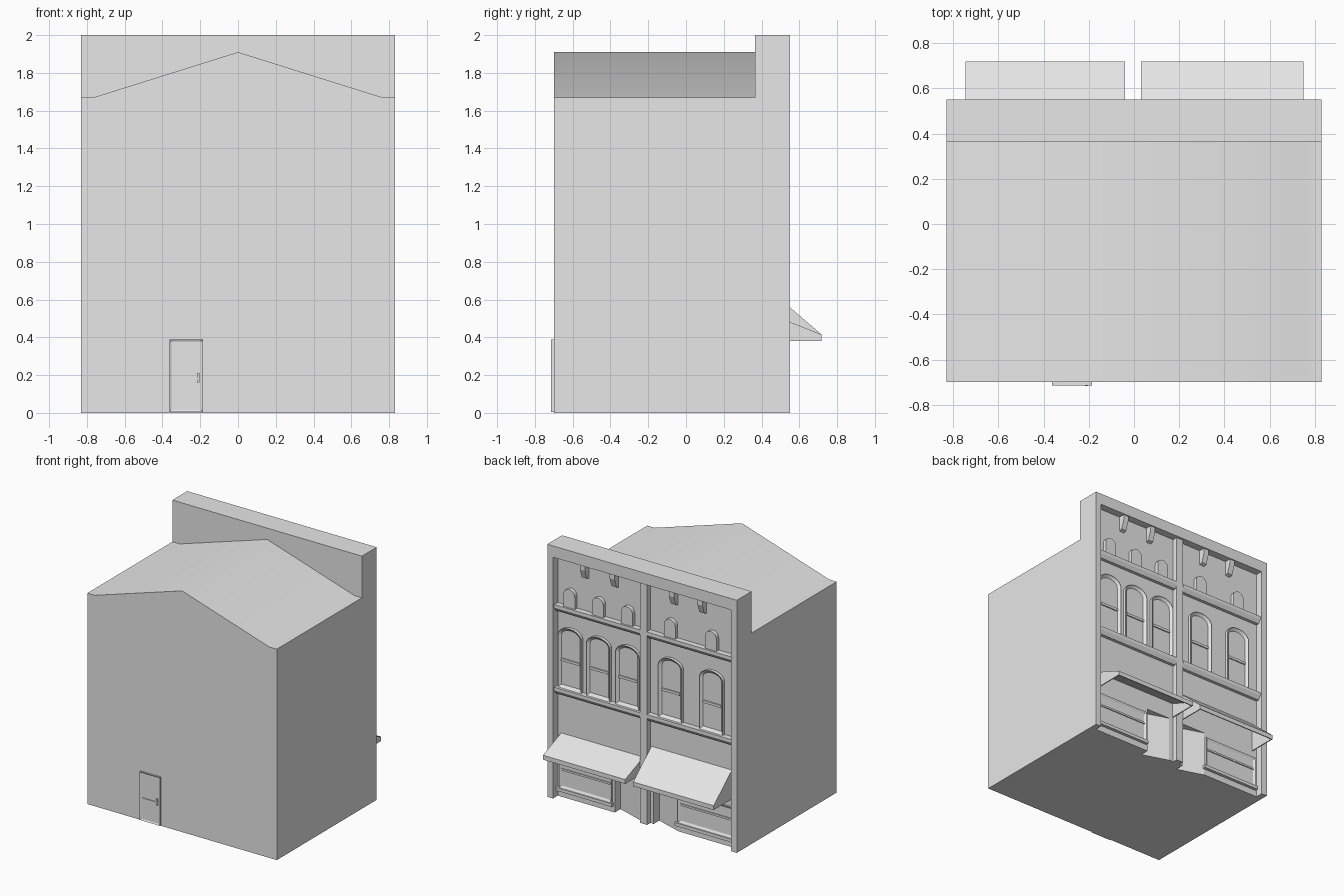
import bpy, bmesh, math
from mathutils import Vector

cube = bpy.data.objects.get("Cube")
if cube:
    bpy.data.objects.remove(cube, do_unlink=True)

grey = bpy.data.materials.new("plain grey")
grey.use_nodes = True
grey.diffuse_color = (0.8, 0.8, 0.8, 1)
grey.node_tree.nodes["Principled BSDF"].inputs["Base Color"].default_value = (0.8, 0.8, 0.8, 1)

HALF, BACK, WALL, FACE = 0.83, 0.365, 0.49, 0.55


def prism(name, outline, lo, hi, axis="y", inset=0, sink=0):
    """Extrude an outline along an axis; optionally sink a framed panel in its far face."""
    place = {"x": lambda p, t: (t, *p), "y": lambda p, t: (p[0], t, p[1]),
             "z": lambda p, t: (*p, t)}[axis]
    bm = bmesh.new()
    ends = [[bm.verts.new(place(p, t)) for p in outline] for t in (lo, hi)]
    bm.faces.new(ends[0])
    far = bm.faces.new(ends[1])
    n = len(outline)
    for i in range(n):
        j = (i + 1) % n
        bm.faces.new((ends[0][i], ends[0][j], ends[1][j], ends[1][i]))
    bmesh.ops.recalc_face_normals(bm, faces=bm.faces)
    if inset:
        bmesh.ops.inset_region(bm, faces=[far], thickness=inset, use_even_offset=True)
        bmesh.ops.translate(bm, verts=far.verts, vec=Vector(place((0, 0), math.copysign(sink, lo - hi))))
    mesh = bpy.data.meshes.new(name)
    bm.to_mesh(mesh)
    bm.free()
    mesh.materials.append(grey)
    obj = bpy.data.objects.new(name, mesh)
    bpy.context.collection.objects.link(obj)
    return obj


def rect(x0, x1, z0, z1):
    return [(x0, z0), (x1, z0), (x1, z1), (x0, z1)]


def box(name, x0, x1, y0, y1, z0, z1, **kw):
    return prism(name, rect(x0, x1, z0, z1), y0, y1, **kw)


def arch(x, w, z0, z1, rise, steps=10):
    """Window outline with an elliptical head."""
    r = w / 2
    head = [(x + r * math.cos(math.pi * i / steps), z1 - rise + rise * math.sin(math.pi * i / steps))
            for i in range(steps + 1)]
    return [(x - r, z0), (x + r, z0)] + head


# Main body with gabled roof
body = prism("main_body", [(-HALF, 0), (HALF, 0), (HALF, 1.67), (0.765, 1.67), (0, 1.91),
                           (-0.765, 1.67), (-HALF, 1.67)], -0.70, BACK)
bpy.context.view_layer.objects.active = body
body.select_set(True)
bpy.ops.object.shade_smooth_by_angle(angle=math.radians(40))
body.select_set(False)

# Facade wall with two entrance notches
entries = [(0.28, 0.07), (-0.06, -0.27)]
outline = [(HALF, 0)]
for left, right in entries:
    outline += [(left, 0), (left, 0.36), (right, 0.36), (right, 0)]
outline += [(-HALF, 0), (-HALF, 2), (HALF, 2)]
prism("facade_wall", outline, BACK, WALL)

# Angled entrance doors
for left, right in entries:
    prism("entrance_door", [(left, BACK), (left, 0.42), (right, WALL - 0.002), (right, BACK)], 0, 0.36, "z")

# Facade frame
for s in (-1, 1):
    box("corner_pilaster", *sorted((s * 0.78, s * HALF)), WALL, FACE, 0, 1.91)
box("centre_pilaster", -0.03, 0.03, WALL, 0.53, 0, 1.91)
box("top_band", -HALF, HALF, WALL, FACE, 1.91, 2)

# Top brackets
for x in (0.53, 0.27, -0.25, -0.50):
    prism("bracket", [(WALL, 1.91), (0.54, 1.91), (0.54, 1.87), (0.515, 1.80), (WALL, 1.79)],
          x - 0.022, x + 0.022, "x")

# Two bays of sills, windows, shopfronts and awnings
bays = [(0.03, 0.78, (0.66, 0.41, 0.155)), (-0.78, -0.03, (-0.22, -0.58))]
for x0, x1, columns in bays:
    for z in (0.82, 1.475):
        prism("sill", [(WALL, z), (0.515, z), (0.535, z + 0.03), (0.535, z + 0.055), (WALL, z + 0.055)],
              x0, x1, "x")
    for x in columns:
        prism("attic_window", arch(x, 0.10, 1.53, 1.675, 0.05), WALL, 0.52)
        prism("window_frame", arch(x, 0.205, 0.875, 1.36, 0.07), WALL, 0.515, inset=0.022, sink=0.017)
        box("window_rail", x - 0.08, x + 0.08, WALL, 0.507, 1.085, 1.105)

for x0, x1 in ((0.30, 0.76), (-0.76, -0.28)):
    box("shop_window", x0, x1, WALL, 0.505, 0.075, 0.32, inset=0.018, sink=0.01)
    box("shop_transom", x0 + 0.015, x1 - 0.015, WALL, 0.503, 0.215, 0.23)
    box("shop_ledge", x0 - 0.01, x1 + 0.02, WALL, 0.515, 0.05, 0.075)

# Hollow awnings: sloped sheet with valance, and two side panels
T = 0.008
for x0, x1, top in ((0.03, 0.75, 0.505), (-0.745, -0.04, 0.61)):
    sheet = [(WALL, top), (0.718, 0.415), (0.718, 0.38), (0.718 - T, 0.38), (0.718 - T, 0.41), (WALL, top - T)]
    prism("awning_sheet", sheet, x0, x1, "x")
    side = [(WALL, top - T), (0.718 - T, 0.41), (0.718 - T, 0.38), (WALL, 0.38)]
    for a in (x0, x1 - T):
        prism("awning_side", side, a, a + T, "x")

# Service door on the plain wall
box("service_door", -0.363, -0.185, -0.70, -0.714, 0.005, 0.388, inset=0.01, sink=0.006)
box("push_bar", -0.34, -0.21, -0.707, -0.714, 0.177, 0.185)
box("lock_plate", -0.216, -0.204, -0.707, -0.716, 0.16, 0.212)
